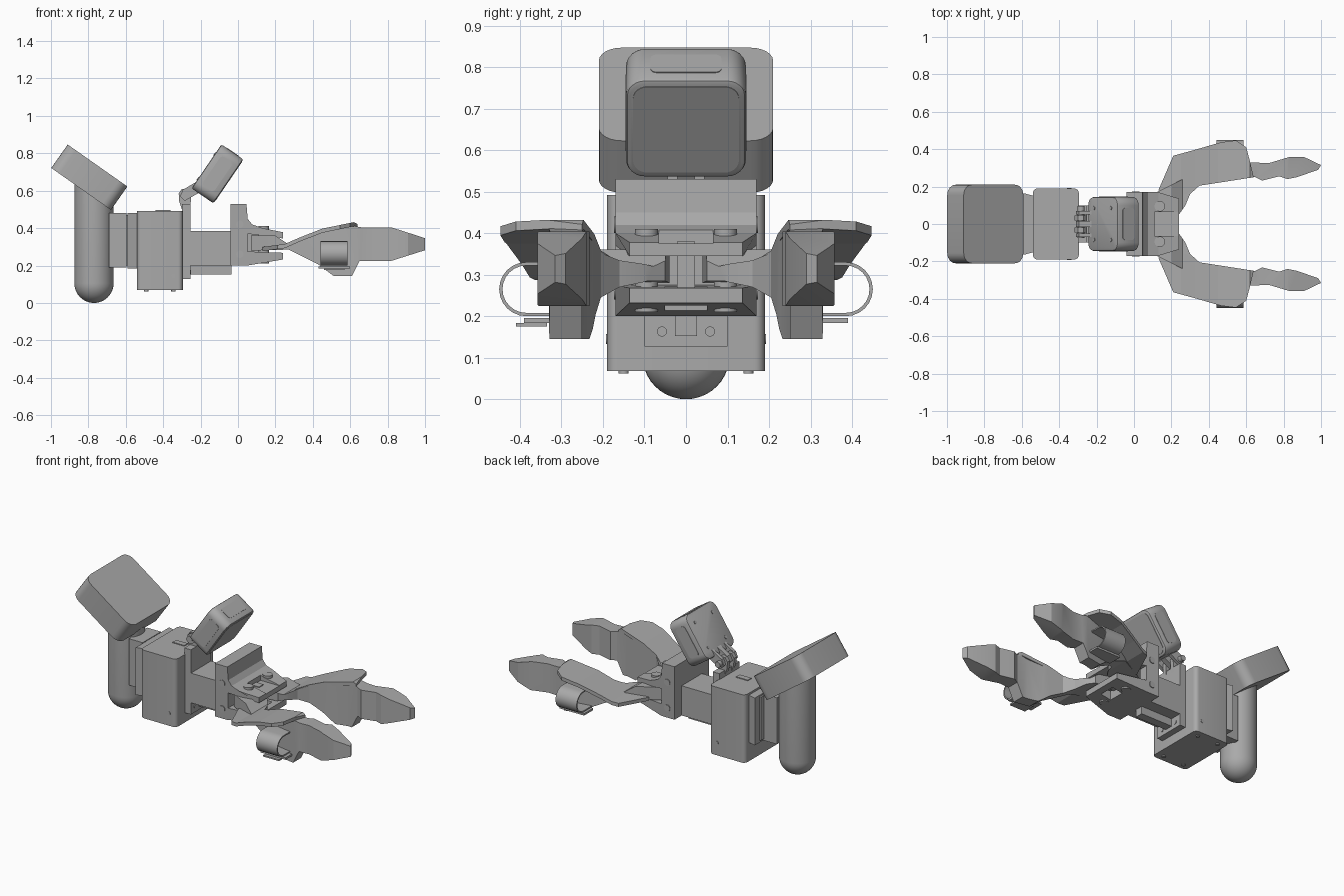
import bpy, bmesh, math
from mathutils import Matrix, Vector

if "Cube" in bpy.data.objects:
    bpy.data.objects.remove(bpy.data.objects["Cube"])

GREY = (0.4, 0.4, 0.4, 1)
mat = bpy.data.materials.new("plain grey")
mat.use_nodes = True
mat.diffuse_color = GREY
mat.node_tree.nodes["Principled BSDF"].inputs["Base Color"].default_value = GREY


def finish(name, bm):
    bmesh.ops.recalc_face_normals(bm, faces=bm.faces)
    mesh = bpy.data.meshes.new(name)
    bm.to_mesh(mesh)
    bm.free()
    mesh.materials.append(mat)
    ob = bpy.data.objects.new(name, mesh)
    bpy.context.collection.objects.link(ob)
    return ob


def activate(ob):
    bpy.ops.object.select_all(action='DESELECT')
    ob.select_set(True)
    bpy.context.view_layer.objects.active = ob


def smooth(ob, angle=35):
    activate(ob)
    bpy.ops.object.shade_smooth_by_angle(angle=math.radians(angle))
    return ob


def box(name, size, loc, frame=Matrix(), axis=None, r=0, edge=0):
    """Box with its edges along one axis rounded by r and all edges by edge."""
    bm = bmesh.new()
    bmesh.ops.create_cube(bm, size=1)
    bmesh.ops.scale(bm, vec=size, verts=bm.verts)
    if r:
        along = [e for e in bm.edges
                 if abs((e.verts[0].co - e.verts[1].co).normalized()[axis]) > 0.9]
        bmesh.ops.bevel(bm, geom=along, offset=r, segments=6, profile=0.5, affect='EDGES')
    if edge:
        rim = [e for e in bm.edges if e.calc_face_angle(0) > 1]
        bmesh.ops.bevel(bm, geom=rim, offset=edge, segments=2, profile=0.5, affect='EDGES')
    bm.transform(frame @ Matrix.Translation(loc))
    return smooth(finish(name, bm))


def span(name, x, y, z, **kw):
    """Box given by its extents."""
    return box(name, [b - a for a, b in (x, y, z)], [(a + b) / 2 for a, b in (x, y, z)], **kw)


def prism(name, pts, axis, lo, hi):
    """Outline in xy (axis 2), xz (axis 1) or yz (axis 0), pushed from lo to hi."""
    bm = bmesh.new()
    vs = []
    for p in pts:
        co = list(p)
        co.insert(axis, lo)
        vs.append(bm.verts.new(co))
    face = bm.faces.new(vs)
    new = bmesh.ops.extrude_face_region(bm, geom=[face])["geom"]
    push = Vector((0, 0, 0))
    push[axis] = hi - lo
    bmesh.ops.translate(bm, vec=push, verts=[g for g in new if isinstance(g, bmesh.types.BMVert)])
    return finish(name, bm)


def rod(name, r, length, loc, axis, frame=Matrix()):
    bm = bmesh.new()
    bmesh.ops.create_cone(bm, cap_ends=True, segments=24, radius1=r, radius2=r, depth=length)
    turn = {0: Matrix.Rotation(math.pi / 2, 4, 'Y'), 1: Matrix.Rotation(math.pi / 2, 4, 'X'), 2: Matrix()}
    bm.transform(frame @ Matrix.Translation(loc) @ turn[axis])
    return smooth(finish(name, bm))


def boolean(ob, tool, op):
    m = ob.modifiers.new("cut", 'BOOLEAN')
    m.operation, m.object, m.solver = op, tool, 'EXACT'
    activate(ob)
    bpy.ops.object.modifier_apply(modifier="cut")
    bpy.data.objects.remove(tool)
    return ob


def mirror(ob):
    m = ob.modifiers.new("other side", 'MIRROR')
    m.use_axis = (False, True, False)
    return ob


def tilted(x, z, degrees):
    return Matrix.Translation((x, 0, z)) @ Matrix.Rotation(math.radians(degrees), 4, 'Y')


# Round handle with a domed foot
R = 0.105
bm = bmesh.new()
arc = [(R * math.sin(a), R - R * math.cos(a)) for a in [i * math.pi / 20 for i in range(11)]]
path = [bm.verts.new((x, 0, z)) for x, z in arc + [(R, 0.64), (0, 0.64)]]
edges = [bm.edges.new(pair) for pair in zip(path, path[1:])]
bmesh.ops.spin(bm, geom=path + edges, axis=(0, 0, 1), cent=(0, 0, 0), angle=math.tau, steps=40)
bmesh.ops.remove_doubles(bm, verts=bm.verts, dist=0.0005)
bm.transform(Matrix.Translation((-0.77, 0, 0)))
smooth(finish("handle", bm))

# Tilted head block on the handle
box("head_block", (0.39, 0.42, 0.153), (0, 0, 0), frame=tilted(-0.795, 0.672, 35.1), axis=2, r=0.055)

# Coupling between handle and body
span("handle_bracket", (-0.69, -0.595), (-0.09, 0.09), (0.19, 0.48))
span("coupling_core", (-0.6, -0.57), (-0.12, 0.12), (0.2, 0.47))
prism("coupling_plate", [(-0.59, -0.165), (-0.535, -0.15), (-0.535, 0.15), (-0.59, 0.165)], 2, 0.185, 0.48)

# Main body
body = span("main_body", (-0.54, -0.295), (-0.19, 0.19), (0.068, 0.492), axis=2, r=0.025)
for sx in (-0.49, -0.345):
    for y in (-0.15, 0.15):
        rod("base_screw", 0.012, 0.008, (sx, y, 0.066), 2)
mirror(rod("side_screw", 0.012, 0.006, (-0.345, 0.19, 0.145), 1))
span("top_button", (-0.44, -0.36), (-0.015, 0.02), (0.49, 0.497))

# Mount plate and motor
span("mount_plate", (-0.3, -0.255), (-0.1, 0.1), (0.127, 0.53))
span("motor", (-0.256, -0.035), (-0.1, 0.1), (0.2, 0.385))
span("motor_rib", (-0.256, -0.035), (-0.026, 0.026), (0.152, 0.21))
mirror(rod("mount_screw", 0.012, 0.008, (-0.255, 0.058, 0.163), 0))

# Camera hinge
rod("hinge_pin", 0.018, 0.17, (-0.283, 0.01, 0.578), 1)
mirror(prism("hinge_fork", [(-0.3, 0.5), (-0.255, 0.5), (-0.25, 0.585), (-0.27, 0.61),
                            (-0.3, 0.61), (-0.317, 0.585), (-0.315, 0.545)], 1, 0.02, 0.045))
hinge_arm = [(-0.31, 0.57), (-0.285, 0.545), (-0.18, 0.605), (-0.21, 0.655), (-0.295, 0.605)]
prism("hinge_arm_middle", hinge_arm, 1, -0.016, 0.016)
mirror(prism("hinge_arm_outer", hinge_arm, 1, 0.05, 0.07))

# Camera, local x along its length and local z out of its back
cam = tilted(-0.11, 0.69, -55.7)
box("camera", (0.284, 0.288, 0.142), (0, 0, 0), frame=cam, axis=2, r=0.045, edge=0.01)
box("camera_end_panel", (0.006, 0.17, 0.075), (0.141, 0, 0), frame=cam, axis=0, r=0.015)
box("camera_screen", (0.25, 0.255, 0.006), (0, 0, -0.07), frame=cam, axis=2, r=0.035)
for side in (-1, 1):
    box("camera_side_panel", (0.19, 0.006, 0.075), (0, 0.143 * side, 0), frame=cam, axis=1, r=0.02)
    for x in (-0.08, 0.08):
        rod("camera_screw", 0.01, 0.006, (x, 0.085 * side, 0.071), 2, frame=cam)

# Gripper bracket: back wall with an upper and a lower flange
bracket = prism("gripper_bracket", [
    (-0.04, 0.2), (0.05, 0.2), (0.24, 0.232), (0.24, 0.268), (0.05, 0.275), (0.05, 0.37), (0.24, 0.345),
    (0.24, 0.378), (0.13, 0.4), (0.075, 0.42), (0.052, 0.45), (0.045, 0.53), (-0.04, 0.53)], 1, -0.17, 0.17)
for v in bracket.data.vertices:
    if v.co.x > 0.2:
        v.co.y *= 0.8
boolean(bracket, span("notch", (0.11, 0.3), (-0.065, 0.065), (0.375, 0.5)), 'DIFFERENCE')
boolean(bracket, span("slot", (0.13, 0.2), (-0.05, 0.05), (0.1, 0.3)), 'DIFFERENCE')
span("bracket_column", (0.04, 0.16), (-0.022, 0.022), (0.26, 0.38))
for z in (0.26, 0.42):
    mirror(rod("bracket_screw", 0.02, 0.008, (0.01, 0.17, z), 1))
mirror(rod("pivot_pin", 0.028, 0.2, (0.138, 0.095, 0.31), 2))

# Fingers: plan outline crossed with the side outline
finger = prism("finger", [
    (0.07, 0.04), (0.24, 0.05), (0.275, 0.1), (0.3, 0.16), (0.35, 0.205), (0.48, 0.225), (0.58, 0.25),
    (0.65, 0.25), (0.685, 0.232), (0.73, 0.243), (0.775, 0.255), (0.82, 0.24), (0.87, 0.25), (0.985, 0.29),
    (1, 0.315), (0.91, 0.358), (0.83, 0.358), (0.72, 0.325), (0.62, 0.33), (0.45, 0.3), (0.28, 0.25),
    (0.14, 0.18), (0.07, 0.14)], 2, 0, 0.6)
side = prism("side_outline", [
    (0.05, 0.28), (0.05, 0.36), (0.2, 0.36), (0.26, 0.32), (0.33, 0.345), (0.45, 0.39), (0.6, 0.415),
    (0.66, 0.404), (0.82, 0.404), (1.01, 0.343), (1.01, 0.285), (0.82, 0.225), (0.65, 0.225), (0.61, 0.145),
    (0.51, 0.145), (0.43, 0.205), (0.27, 0.285)], 1, -0.1, 0.6)
mirror(smooth(boolean(finger, side, 'INTERSECT'), 25))

# Rising cover plates over the fingers
cover = prism("finger_cover", [
    (0.13, 0.18), (0.21, 0.365), (0.32, 0.395), (0.465, 0.437), (0.545, 0.447), (0.6, 0.41), (0.62, 0.335),
    (0.64, 0.25), (0.48, 0.225), (0.35, 0.205), (0.28, 0.16), (0.2, 0.15)], 2, 0, 0.6)
rise = [(0.1, 0.295), (0.25, 0.315), (0.33, 0.35), (0.45, 0.397), (0.62, 0.432), (0.66, 0.41)]
sheet = prism("sheet", rise + [(x, z - 0.022) for x, z in reversed(rise)], 1, 0, 0.6)
mirror(boolean(cover, sheet, 'INTERSECT'))

# Finger loops: open bands with a fastening tab below
turns = [math.radians(a) for a in range(-90, 91, 15)]
outer = [(0.385 + 0.065 * math.cos(a), 0.265 + 0.065 * math.sin(a)) for a in turns]
inner = [(0.385 + 0.057 * math.cos(a), 0.265 + 0.057 * math.sin(a)) for a in reversed(turns)]
band = [(0.3, 0.2)] + outer + [(0.3, 0.33), (0.3, 0.322)] + inner + [(0.3, 0.208)]
mirror(smooth(prism("finger_loop", band, 0, 0.44, 0.585)))
mirror(span("loop_tab", (0.43, 0.6), (0.3, 0.39), (0.184, 0.196)))
span("loop_buckle", (0.46, 0.57), (-0.41, -0.335), (0.175, 0.184))
